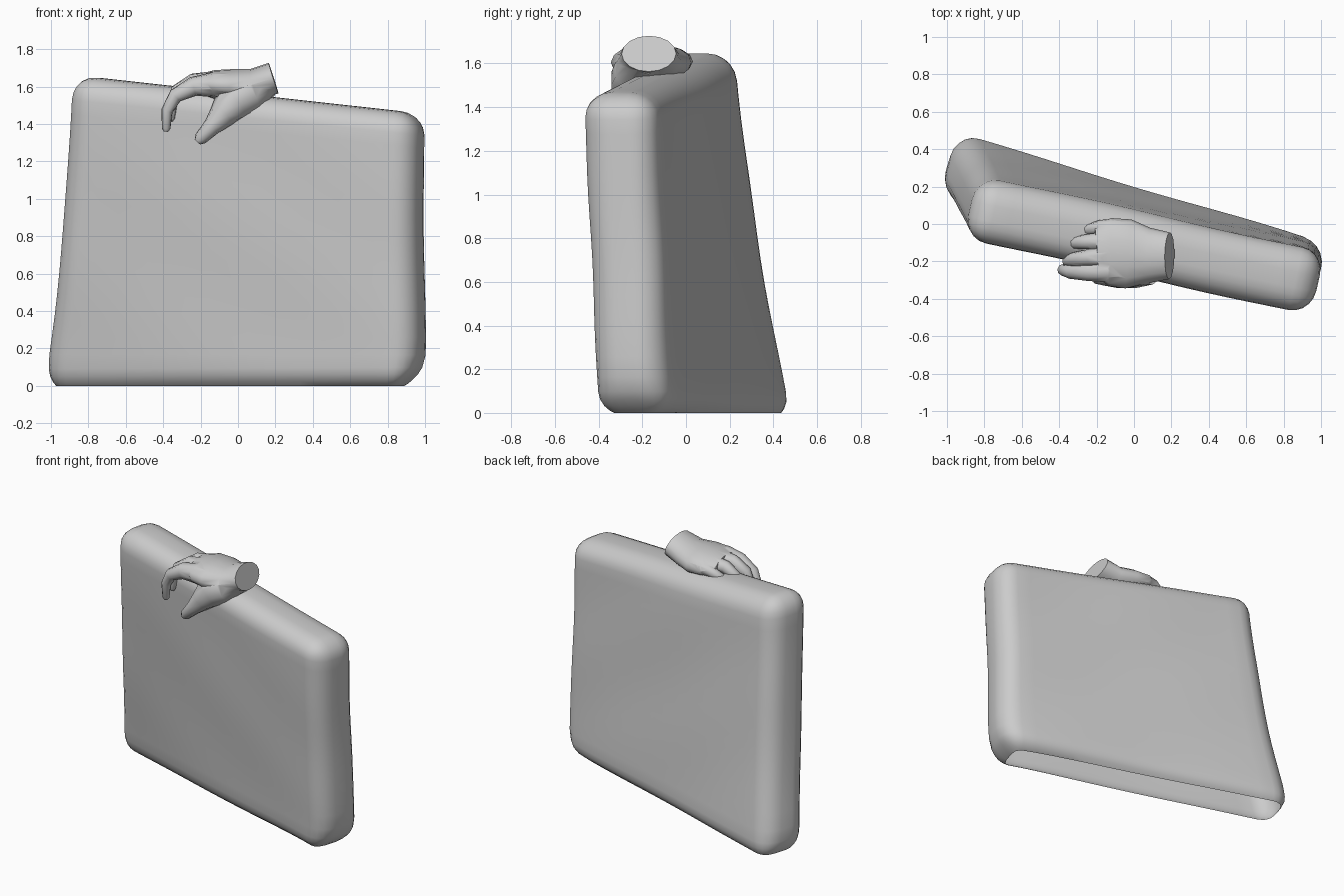
import bpy, bmesh
from math import sin, cos, pi
from mathutils import Vector

if "Cube" in bpy.data.objects:
    bpy.data.objects.remove(bpy.data.objects["Cube"])


def finish(bm, name):
    bmesh.ops.recalc_face_normals(bm, faces=bm.faces)
    me = bpy.data.meshes.new(name)
    bm.to_mesh(me)
    bm.free()
    ob = bpy.data.objects.new(name, me)
    bpy.context.collection.objects.link(ob)
    return ob


def smooth(ob, angle):
    bpy.ops.object.select_all(action='DESELECT')
    ob.select_set(True)
    bpy.context.view_layer.objects.active = ob
    bpy.ops.object.shade_smooth_by_angle(angle=angle)


def tube(name, sections, sides=10):
    """Closed loft through (x, y, z, half width, half height) sections."""
    bm = bmesh.new()
    pts = [Vector(s[:3]) for s in sections]
    rings = []
    for i, s in enumerate(sections):
        t = (pts[min(i + 1, len(pts) - 1)] - pts[max(i - 1, 0)]).normalized()
        side = Vector((0, 1, 0))
        side = (side - t * side.dot(t)).normalized()
        up = t.cross(side)
        rings.append([bm.verts.new(pts[i] + side * s[3] * cos(2 * pi * k / sides)
                                   + up * s[4] * sin(2 * pi * k / sides))
                      for k in range(sides)])
    for a, b in zip(rings, rings[1:]):
        for k in range(sides):
            bm.faces.new((a[k], a[(k + 1) % sides], b[(k + 1) % sides], b[k]))
    bm.faces.new(rings[0])
    bm.faces.new(rings[-1])
    return finish(bm, name)


def finger(name, sections):
    """Tube of round sections with a blunt rounded tip."""
    full = [(x, y, z, r, r) for x, y, z, r in sections]
    a, b = Vector(sections[-2][:3]), Vector(sections[-1][:3])
    r = sections[-1][3]
    tip = b + (b - a).normalized() * r * 0.7
    full.append((*tip, r * 0.55, r * 0.55))
    return tube(name, full, 9)


# Cushion slab: rounded box, gridded, warped to its leaning corners, cut open at the floor
bm = bmesh.new()
bmesh.ops.create_cube(bm, size=2)
for v in bm.verts:
    v.co = Vector((v.co.x, v.co.y * 0.172, 0.85 + v.co.z * 0.85))
bmesh.ops.bevel(bm, geom=bm.edges[:], offset=0.13, segments=5, profile=0.5, affect='EDGES')
for i in range(1, 14):
    for co, no in (((-0.9 + 1.8 * i / 14, 0, 0), (1, 0, 0)), ((0, 0, 0.1 + 1.5 * i / 14), (0, 0, 1))):
        bmesh.ops.bisect_plane(bm, geom=bm.verts[:] + bm.edges[:] + bm.faces[:],
                               plane_co=co, plane_no=no)
BL, BR = Vector((-1.025, 0.35, -0.04)), Vector((0.985, -0.268, -0.015))
TL, TR = Vector((-0.875, 0.08, 1.66)), Vector((0.98, -0.325, 1.455))
for v in bm.verts:
    u, h, w = (v.co.x + 1) / 2, v.co.z / 1.7, v.co.y
    p = BL.lerp(BR, u).lerp(TL.lerp(TR, u), h)
    n = (BR - BL).lerp(TR - TL, h).cross(Vector((0, 0, 1))).normalized() * -1
    p += n * w
    sag = (1 - u) * sin(pi * h)
    p.x += 0.03 * sag + 0.004 * sin(8 * h)
    p.y += 0.005 * sin(9 * u + 5 * h) * sin(8 * h + 1) - 0.025 * sag
    # lower corners are rounder than the upper ones
    p.x -= (0.05 + 0.05 * u) * max(0, 1 - h / 0.14) ** 2 * (2 * u - 1) ** 9
    v.co = p
bmesh.ops.bisect_plane(bm, geom=bm.verts[:] + bm.edges[:] + bm.faces[:], plane_co=(0, 0, 0),
                       plane_no=(0, 0, 1), clear_inner=True)
slab = finish(bm, "cushion_slab")
smooth(slab, 0.6)

# Hand: palm and wrist stump
hand = tube("hand", [
    (0.19, -0.17, 1.645, 0.125, 0.086), (0.08, -0.168, 1.61, 0.148, 0.085),
    (-0.03, -0.16, 1.605, 0.185, 0.088), (-0.13, -0.15, 1.61, 0.182, 0.078),
    (-0.20, -0.155, 1.615, 0.135, 0.055)], 16)

# Fingers and thumb
digits = [
    finger("index_finger", [(-0.04, -0.24, 1.60, 0.08), (-0.14, -0.25, 1.61, 0.066),
                            (-0.24, -0.255, 1.60, 0.053),
                            (-0.335, -0.255, 1.55, 0.04), (-0.38, -0.245, 1.47, 0.031),
                            (-0.384, -0.24, 1.375, 0.023)]),
    finger("middle_finger", [(-0.04, -0.165, 1.61, 0.06), (-0.14, -0.17, 1.625, 0.058),
                             (-0.24, -0.18, 1.625, 0.045),
                             (-0.325, -0.19, 1.575, 0.038), (-0.355, -0.2, 1.50, 0.03),
                             (-0.36, -0.205, 1.43, 0.022)]),
    finger("ring_finger", [(-0.04, -0.09, 1.61, 0.055), (-0.14, -0.09, 1.625, 0.05),
                           (-0.24, -0.095, 1.62, 0.042),
                           (-0.315, -0.1, 1.575, 0.034), (-0.34, -0.11, 1.53, 0.025)]),
    finger("little_finger", [(-0.02, -0.03, 1.605, 0.05), (-0.11, -0.015, 1.61, 0.044),
                             (-0.18, -0.015, 1.605, 0.036),
                             (-0.245, -0.03, 1.575, 0.03), (-0.265, -0.04, 1.54, 0.022)]),
    finger("thumb", [(0.16, -0.185, 1.62, 0.078), (0.06, -0.225, 1.56, 0.108),
                     (-0.03, -0.24, 1.515, 0.112), (-0.085, -0.275, 1.445, 0.073),
                     (-0.14, -0.285, 1.385, 0.049), (-0.20, -0.285, 1.322, 0.036)]),
]

# Merge the digits into the hand
bpy.context.view_layer.objects.active = hand
for d in digits:
    m = hand.modifiers.new(d.name, 'BOOLEAN')
    m.operation, m.solver, m.object = 'UNION', 'EXACT', d
    bpy.ops.object.modifier_apply(modifier=m.name)
    bpy.data.objects.remove(d)
smooth(hand, 0.9)
